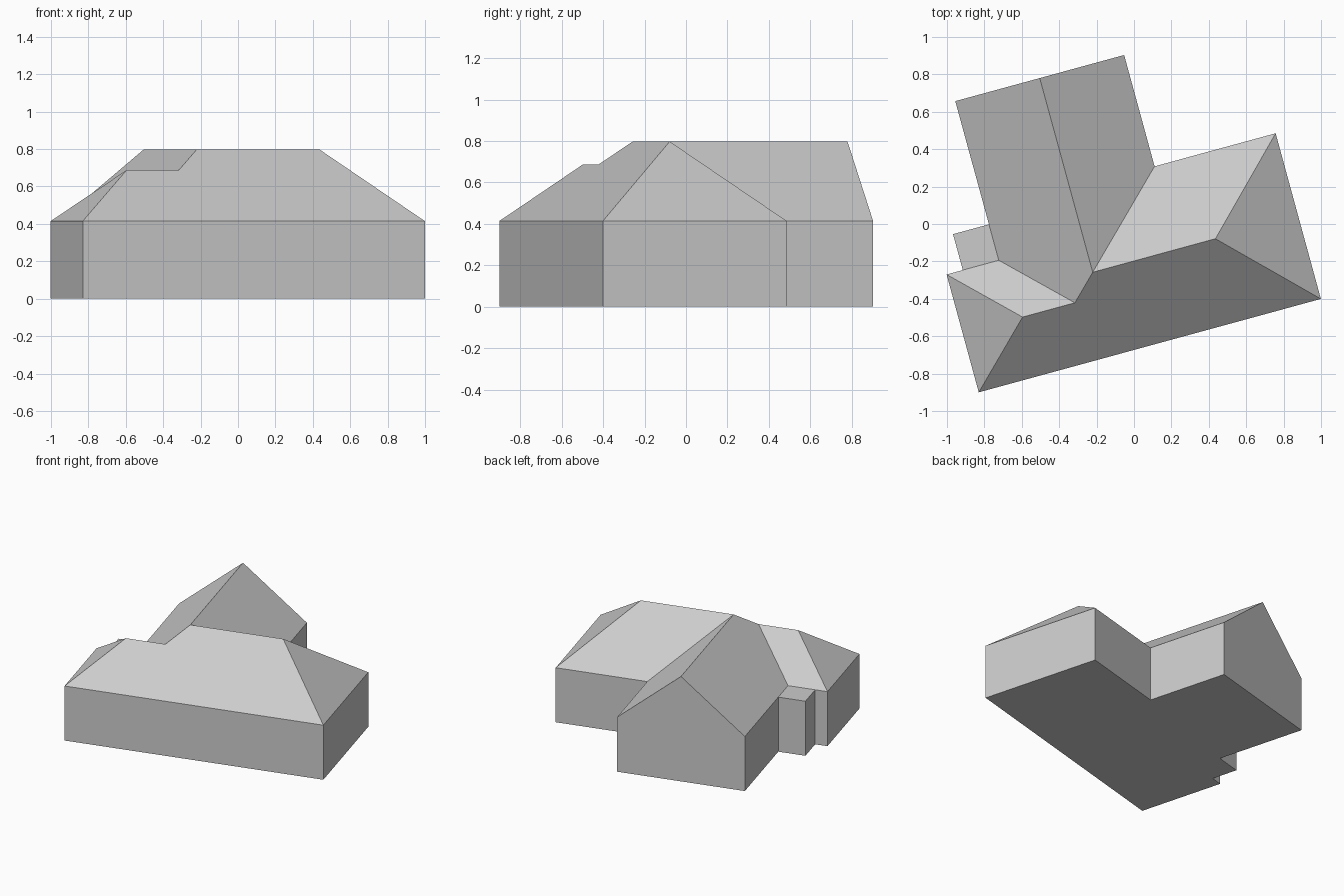
import bpy
import math
from mathutils import Matrix

cube = bpy.data.objects.get("Cube")
if cube:
    bpy.data.objects.remove(cube)

grey = bpy.data.materials.new("plain grey")
grey.use_nodes = True
colour = (0.6, 0.6, 0.6, 1)
grey.diffuse_color = colour
grey.node_tree.nodes["Principled BSDF"].inputs["Base Color"].default_value = colour

# House plan: long axis is local x, depth is local y, turned on the plot
PLACE = Matrix.Translation((-0.83, -0.9, 0)) @ Matrix.Rotation(math.radians(15.27), 4, "Z")
EAVE, RIDGE = 0.415, 0.798
LENGTH, DEPTH, LOW_DEPTH = 1.896, 0.918, 0.653
WING_L, WING_R, WING_BACK = 0.289, 1.225, 1.535
BAY_L, BAY_BACK = 0.09, 0.852


def add_part(name, faces):
    """Build an object from polygons given as lists of points, sharing corners."""
    points = list(dict.fromkeys(p for f in faces for p in f))
    mesh = bpy.data.meshes.new(name)
    mesh.from_pydata(points, [], [[points.index(p) for p in f] for f in faces])
    mesh.materials.append(grey)
    mesh.transform(PLACE)
    obj = bpy.data.objects.new(name, mesh)
    bpy.context.collection.objects.link(obj)


def eave(x, y):
    return (x, y, EAVE)


# Key roof points
mid = DEPTH / 2
low_mid = LOW_DEPTH / 2
wing_mid = (WING_L + WING_R) / 2
low_ridge = EAVE + (RIDGE - EAVE) * low_mid / mid
low_meet = WING_L + (low_ridge - EAVE) / (RIDGE - EAVE) * (wing_mid - WING_L)

front_left, front_right = eave(0, 0), eave(LENGTH, 0)
back_right, back_left = eave(LENGTH, DEPTH), eave(0, LOW_DEPTH)
inner_right, inner_left = eave(WING_R, DEPTH), eave(WING_L, LOW_DEPTH)
wing_right, wing_left = eave(WING_R, WING_BACK), eave(WING_L, WING_BACK)
gable_top = (wing_mid, WING_BACK, RIDGE)
crossing = (wing_mid, mid, RIDGE)
hip_right = (LENGTH - mid, mid, RIDGE)
hip_left = (0.332, low_mid, low_ridge)
low_end = (low_meet, low_mid, low_ridge)

# Hipped main roof
add_part("main_roof", [
    [front_left, front_right, hip_right, crossing, low_end, hip_left],
    [front_right, back_right, hip_right],
    [back_right, inner_right, crossing, hip_right],
    [back_left, front_left, hip_left],
    [inner_left, back_left, hip_left, low_end],
])

# Gabled roof of the rear wing
add_part("wing_roof", [
    [inner_right, wing_right, gable_top, crossing],
    [wing_left, inner_left, low_end, crossing, gable_top],
])
add_part("wing_gable", [[wing_right, wing_left, gable_top]])

# Flat lid of the small side bay
add_part("bay_roof", [[eave(BAY_L, LOW_DEPTH), inner_left,
                       eave(WING_L, BAY_BACK), eave(BAY_L, BAY_BACK)]])

# Walls around the footprint, closed by the floor
outline = [(0, 0), (LENGTH, 0), (LENGTH, DEPTH), (WING_R, DEPTH), (WING_R, WING_BACK),
           (WING_L, WING_BACK), (WING_L, BAY_BACK), (BAY_L, BAY_BACK),
           (BAY_L, LOW_DEPTH), (0, LOW_DEPTH)]
walls = [[(*a, 0), (*b, 0), eave(*b), eave(*a)]
         for a, b in zip(outline, outline[1:] + outline[:1])]
add_part("walls", walls)
add_part("floor", [[(x, y, 0) for x, y in reversed(outline)]])
